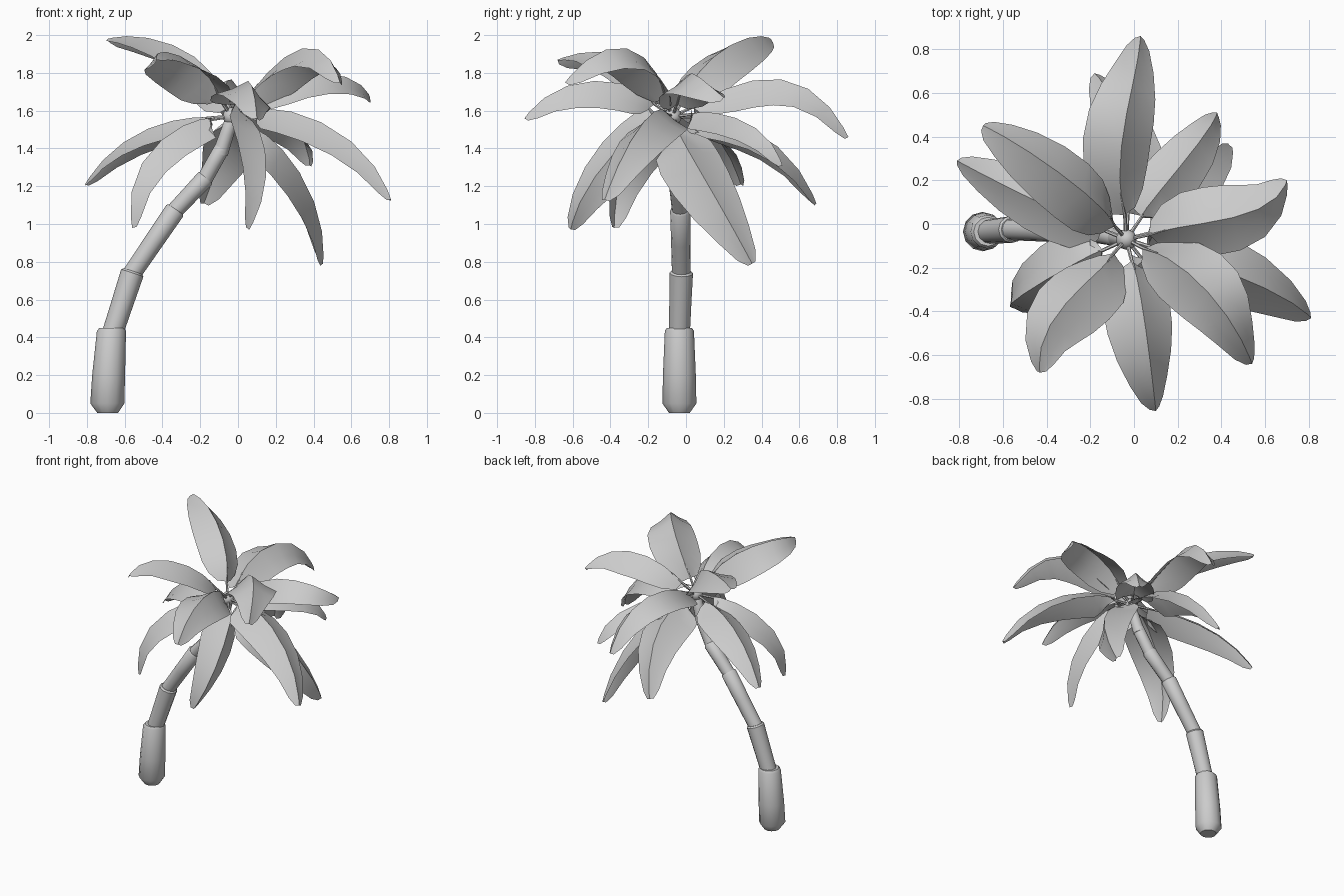
import bpy, bmesh, math
from mathutils import Vector, Quaternion

cube = bpy.data.objects.get("Cube")
if cube:
    bpy.data.objects.remove(cube, do_unlink=True)

grey = bpy.data.materials.new("light_grey")
grey.use_nodes = True
colour = (0.6, 0.6, 0.6, 1)
grey.diffuse_color = colour
grey.node_tree.nodes["Principled BSDF"].inputs["Base Color"].default_value = colour

UP = Vector((0, 0, 1))
HUB = Vector((-0.035, -0.07, 1.57))


def finish(name, bm, angle):
    mesh = bpy.data.meshes.new(name)
    bm.to_mesh(mesh)
    bm.free()
    mesh.materials.append(grey)
    obj = bpy.data.objects.new(name, mesh)
    bpy.context.collection.objects.link(obj)
    bpy.ops.object.select_all(action='DESELECT')
    obj.select_set(True)
    bpy.context.view_layer.objects.active = obj
    bpy.ops.object.shade_smooth_by_angle(angle=math.radians(angle))
    return obj


def tube(bm, rings, sides):
    """Closed tube through (centre, radius) rings, tilted along the path."""
    loops = []
    for i, (c, r) in enumerate(rings):
        before = rings[max(i - 1, 0)][0]
        after = rings[min(i + 1, len(rings) - 1)][0]
        turn = UP.rotation_difference((after - before).normalized())
        loop = []
        for k in range(sides):
            a = math.tau * k / sides
            loop.append(bm.verts.new(c + turn @ Vector((r * math.cos(a), r * math.sin(a), 0))))
        loops.append(loop)
    for low, high in zip(loops, loops[1:]):
        for k in range(sides):
            n = (k + 1) % sides
            bm.faces.new((low[k], low[n], high[n], high[k]))
    bm.faces.new(loops[0][::-1])
    bm.faces.new(loops[-1])


# Trunk foot: a bulky bevelled base standing on the ground
bm = bmesh.new()
foot = [(-0.69, 0, 0.055), (-0.692, 0.05, 0.09), (-0.685, 0.2, 0.087),
        (-0.67, 0.435, 0.077), (-0.667, 0.45, 0.066)]
loops = []
for x, z, r in foot:
    ring = bmesh.ops.create_circle(bm, segments=12, radius=r)["verts"]
    bmesh.ops.translate(bm, verts=ring, vec=(x, -0.035, z))
    loops.append(ring)
for low, high in zip(loops, loops[1:]):
    for k in range(12):
        n = (k + 1) % 12
        bm.faces.new((low[k], low[n], high[n], high[k]))
bm.faces.new(loops[0][::-1])
bm.faces.new(loops[-1])
finish("trunk_foot", bm, 40)

# Trunk segments: sleeves, each a little wider at its upper end
joints = [(-0.665, -0.035, 0.42), (-0.56, -0.025, 0.74), (-0.335, -0.03, 1.07),
          (-0.175, -0.045, 1.24), (-0.085, -0.06, 1.4), (-0.035, -0.07, 1.55)]
radii = [(0.055, 0.062), (0.049, 0.054), (0.044, 0.049), (0.042, 0.041), (0.041, 0.034)]
for i, (r_low, r_high) in enumerate(radii):
    a, b = Vector(joints[i]), Vector(joints[i + 1])
    along = (b - a).normalized()
    bm = bmesh.new()
    tube(bm, [(a - along * 0.03, r_low), (a.lerp(b, 0.5), (r_low + r_high) / 2),
              (b, r_high), (b + along * 0.01, r_high * 0.85)], 12)
    finish(f"trunk_segment_{i + 1}", bm, 40)

# Crown hub
bm = bmesh.new()
bmesh.ops.create_uvsphere(bm, u_segments=10, v_segments=6, radius=0.048)
bmesh.ops.translate(bm, verts=bm.verts, vec=HUB)
finish("crown_hub", bm, 40)

OUTLINE = [(0, 0.35), (0.07, 0.7), (0.2, 0.93), (0.36, 1), (0.53, 0.97),
           (0.7, 0.82), (0.85, 0.58), (0.96, 0.34), (1, 0.14)]


def through(points, t):
    """Smooth path through evenly spaced points."""
    total = Vector()
    last = len(points) - 1
    for i, p in enumerate(points):
        weight = 1
        for j in range(last + 1):
            if j != i:
                weight *= (t * last - j) / (i - j)
        total += p * weight
    return total


def leaf(name, near, far, tip, width=0.18, roll=0):
    """Leaf folded down along its rib; a positive roll lifts its left half."""
    near, far, tip = Vector(near), Vector(far), Vector(tip)
    base = HUB + (near - HUB).normalized() * 0.12
    path = [base, near, far, tip]
    heading = tip - HUB
    left = UP.cross(heading).normalized()
    bm = bmesh.new()
    rows = []
    for t, share in OUTLINE:
        rib = through(path, t)
        along = (through(path, t + 0.02) - through(path, t - 0.02)).normalized()
        side = (left - along * left.dot(along)).normalized()
        side.rotate(Quaternion(along, math.radians(roll)))
        normal = along.cross(side).normalized()
        w = width * share
        row = []
        # Steep beside the rib, flattening towards the edges
        for s in (-1, -0.5, 0, 0.5, 1):
            drop = 0.85 * abs(s) - 0.22 * s * s
            row.append(bm.verts.new(rib + side * s * w * 0.88 - normal * drop * w))
        rows.append(row)
    for a, b in zip(rows, rows[1:]):
        for k in range(4):
            bm.faces.new((a[k], b[k], b[k + 1], a[k + 1]))
    finish("leaf_" + name, bm, 35)
    # Thin stalk from the hub to the start of the rib
    bm = bmesh.new()
    tube(bm, [(HUB, 0.01), (base, 0.008), (through(path, 0.12) - UP * 0.004, 0.004)], 6)
    finish("stalk_" + name, bm, 40)


# Upper leaves
leaf("upper_back", (-0.06, 0.33, 1.755), (-0.01, 0.62, 1.73), (0.03, 0.86, 1.46), 0.18, 12)
leaf("upper_back_right", (-0.21, 0.13, 1.87), (-0.45, 0.31, 1.98), (-0.69, 0.45, 1.98), 0.17, 16)
leaf("upper_left", (0.3, 0, 1.78), (0.55, 0.06, 1.785), (0.7, 0.2, 1.67))
leaf("upper_front_left", (0.23, -0.21, 1.87), (0.41, -0.4, 1.93), (0.54, -0.64, 1.75), 0.19)
leaf("upper_front", (0.03, -0.33, 1.74), (0.07, -0.6, 1.74), (0.1, -0.855, 1.56), 0.18, -14)
leaf("upper_front_right", (-0.21, -0.26, 1.83), (-0.37, -0.44, 1.91), (-0.43, -0.68, 1.87), 0.19, 10)
# Lower leaves
leaf("lower_right", (-0.33, 0.05, 1.55), (-0.58, 0.17, 1.45), (-0.81, 0.29, 1.21), 0.16)
leaf("lower_front_right", (-0.27, -0.18, 1.53), (-0.49, -0.31, 1.35), (-0.56, -0.38, 0.98), 0.17)
leaf("lower_front", (0.11, -0.25, 1.5), (0.15, -0.46, 1.28), (0.06, -0.61, 0.97), 0.16, -58)
leaf("lower_front_left", (0.26, -0.16, 1.6), (0.57, -0.28, 1.46), (0.81, -0.43, 1.13))
leaf("hanging_left", (0.22, 0, 1.41), (0.39, 0.15, 1.15), (0.45, 0.35, 0.79), 0.19, 35)
leaf("lower_back_left", (0.11, 0.14, 1.59), (0.28, 0.35, 1.52), (0.38, 0.51, 1.31), 0.15)
leaf("lower_back", (-0.02, 0.2, 1.55), (-0.06, 0.46, 1.43), (-0.18, 0.69, 1.11), 0.19)
